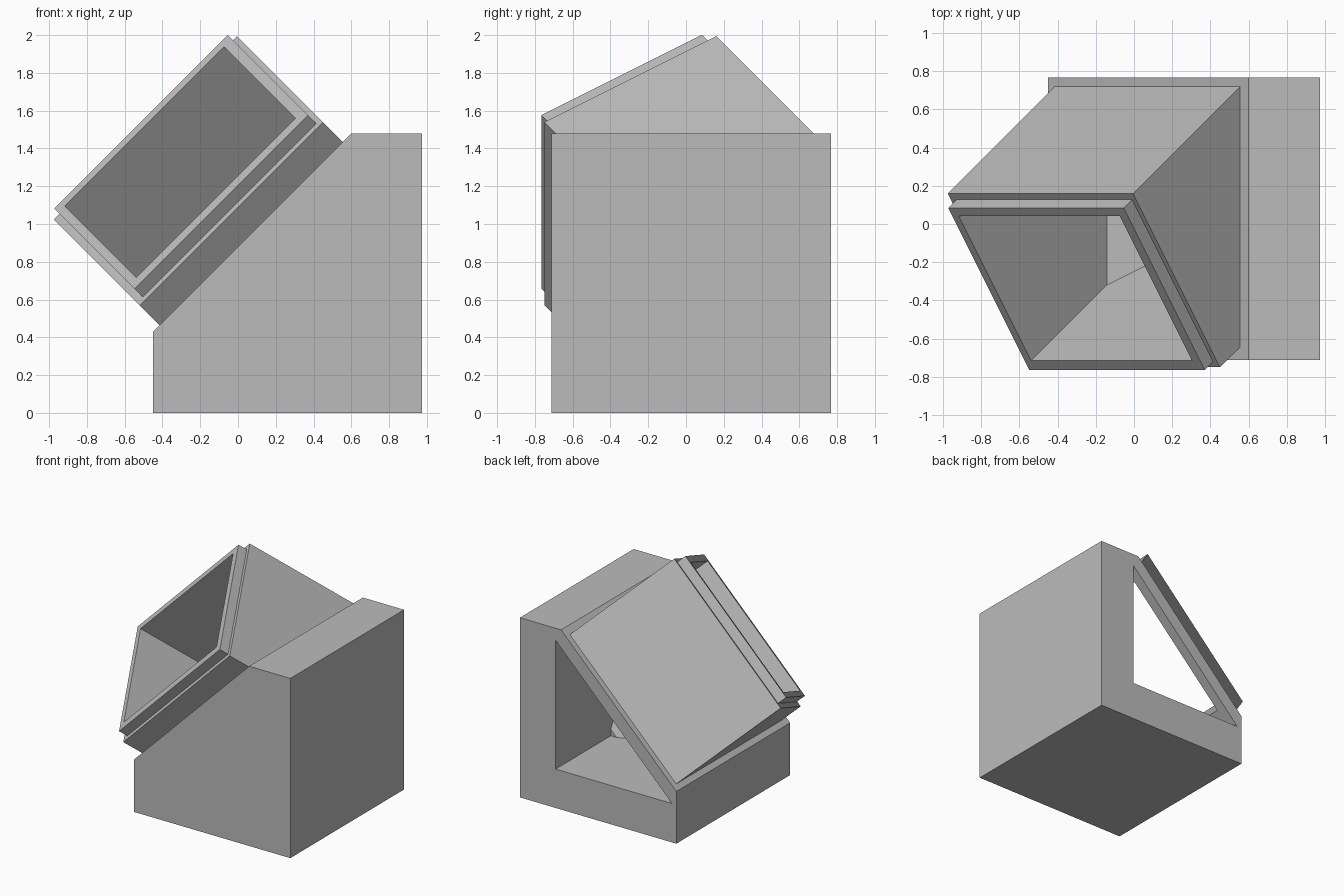
import bpy
import bmesh
from mathutils import Vector

cube = bpy.data.objects.get("Cube")
if cube:
    bpy.data.objects.remove(cube, do_unlink=True)

# One plain grey for everything
grey = bpy.data.materials.new("plain grey")
grey.use_nodes = True
GREY = (0.5, 0.5, 0.5, 1)
grey.diffuse_color = GREY
grey.node_tree.nodes["Principled BSDF"].inputs["Base Color"].default_value = GREY

# Tilted frame: U runs up the sloped face, D points out of the mouth, W spans it
U = Vector((1, 0, 1)).normalized()
D = Vector((-1, -1, 1)).normalized()
W = D.cross(U)
if W.y < 0:
    W = -W
SLOPE_NORMAL = Vector((-1, 0, 1)).normalized()
SLOPE = 0.622


def finish(bm, name):
    bmesh.ops.recalc_face_normals(bm, faces=bm.faces)
    mesh = bpy.data.meshes.new(name)
    bm.to_mesh(mesh)
    bm.free()
    mesh.materials.append(grey)
    obj = bpy.data.objects.new(name, mesh)
    bpy.context.collection.objects.link(obj)
    return obj


def prism(name, profile, y0, y1):
    """Extrude an x-z profile along y."""
    bm = bmesh.new()
    face = bm.faces.new([bm.verts.new((x, y0, z)) for x, z in profile])
    new = bmesh.ops.extrude_face_region(bm, geom=[face])["geom"]
    verts = [v for v in new if isinstance(v, bmesh.types.BMVert)]
    bmesh.ops.translate(bm, verts=verts, vec=(0, y1 - y0, 0))
    return finish(bm, name)


def ring(bm, bounds, depth=None):
    """Rectangle across the tube, at a depth or (with None) on the slope."""
    u0, u1, w0, w1 = bounds
    verts = []
    for u, w in ((u0, w0), (u1, w0), (u1, w1), (u0, w1)):
        p = U * u + W * w
        d = depth
        if d is None:
            d = (SLOPE - p.dot(SLOPE_NORMAL)) / D.dot(SLOPE_NORMAL)
        verts.append(bm.verts.new(p + D * d))
    return verts


def bridge(bm, a, b):
    for i in range(4):
        j = (i + 1) % 4
        bm.faces.new((a[i], a[j], b[j], b[i]))


outer = (0.035, 1.407, -0.167, 0.947)
rim = (0.078, 1.377, -0.132, 0.908)
inner = (0.126, 1.318, -0.072, 0.856)
STEP, MOUTH = 1.062, 1.138

# Tilted open tube with a stepped rim
bm = bmesh.new()
rings = [ring(bm, outer), ring(bm, outer, STEP), ring(bm, rim, STEP),
         ring(bm, rim, MOUTH), ring(bm, inner, MOUTH), ring(bm, inner)]
for a, b in zip(rings, rings[1:] + rings[:1]):
    bridge(bm, a, b)
finish(bm, "tilted_tube")

# Base block with a chamfered side
base = prism("base_block", [(-0.45, 0), (0.975, 0), (0.975, 1.48),
                            (0.6, 1.48), (-0.45, 0.43)], -0.712, 0.768)

# Triangular recess in the back
recess = prism("recess_cutter", [(0.65, 0.32), (0.65, 1.38), (-0.41, 0.32)],
               0.05, 1.0)

# Bore that continues the tube down to the recess floor and side wall
bm = bmesh.new()
low, high = ring(bm, inner, -1.2), ring(bm, inner, 1.0)
bridge(bm, low, high)
bm.faces.new(low)
bm.faces.new(high)
bmesh.ops.recalc_face_normals(bm, faces=bm.faces)
for point, normal in (((0, 0, 0.32), (0, 0, -1)), ((0.65, 0, 0), (1, 0, 0))):
    bmesh.ops.bisect_plane(bm, geom=bm.verts[:] + bm.edges[:] + bm.faces[:],
                           plane_co=point, plane_no=normal, clear_outer=True)
    open_edges = [e for e in bm.edges if e.is_boundary]
    bmesh.ops.holes_fill(bm, edges=open_edges, sides=0)
bore = finish(bm, "bore_cutter")

# Cut the hollows, then drop the cutters
bpy.context.view_layer.objects.active = base
for cutter in (recess, bore):
    mod = base.modifiers.new(cutter.name, 'BOOLEAN')
    mod.operation = 'DIFFERENCE'
    mod.solver = 'EXACT'
    mod.object = cutter
    cutter.hide_render = True
    bpy.ops.object.modifier_apply(modifier=mod.name)
    bpy.data.objects.remove(cutter, do_unlink=True)
